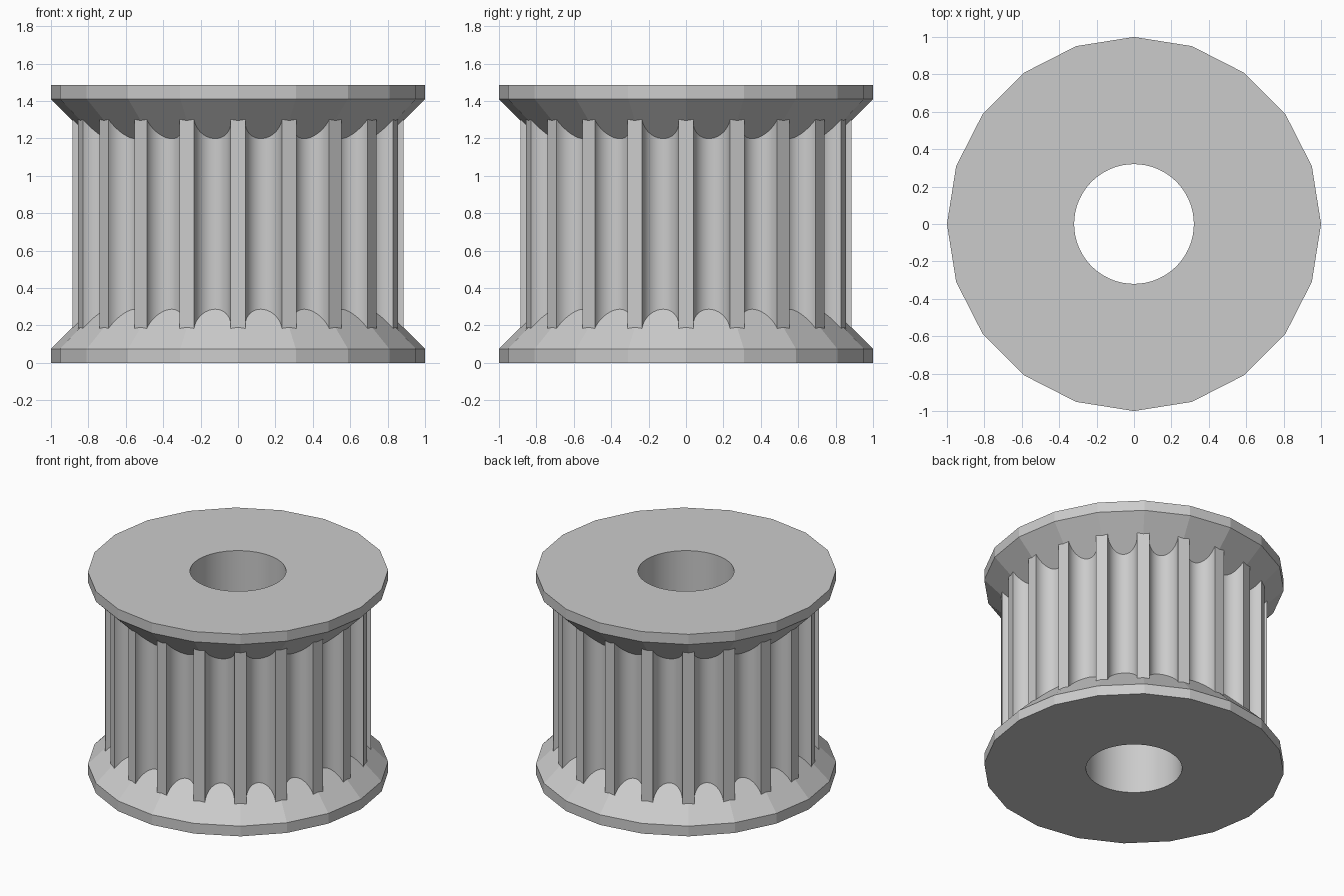
import bpy
import bmesh
from math import cos, sin, pi, radians

cube = bpy.data.objects.get("Cube")
if cube:
    bpy.data.objects.remove(cube)

SIDES = 20          # flange sides and tooth count
HEIGHT = 1.485
RIM = 0.075         # straight rim thickness
CORE_R = 0.886      # tooth tip radius
HALF_TOOTH = radians(2.6)

grey = bpy.data.materials.new("plain grey")
grey.use_nodes = True
colour = (0.6, 0.6, 0.6, 1)
grey.diffuse_color = colour
grey.node_tree.nodes["Principled BSDF"].inputs["Base Color"].default_value = colour


def circle(radius, sides):
    return [(radius * cos(2 * pi * i / sides), radius * sin(2 * pi * i / sides))
            for i in range(sides)]


def tooth_outline(steps=24):
    """Flat-topped teeth separated by half-round grooves."""
    points = []
    pitch = 2 * pi / SIDES
    gap = pitch / 2 - HALF_TOOTH
    centre_r = CORE_R * cos(gap)
    groove_r = CORE_R * sin(gap)
    for i in range(SIDES):
        mid = (i + 0.5) * pitch
        for k in range(steps + 1):
            a = -pi / 2 + pi * k / steps
            r, t = centre_r - groove_r * 1.03 * cos(a), groove_r * sin(a)
            points.append((r * cos(mid) - t * sin(mid), r * sin(mid) + t * cos(mid)))
    return points


def loft(name, sections):
    """Closed solid through outlines of equal point count, bottom to top."""
    bm = bmesh.new()
    rings = [[bm.verts.new((x, y, z)) for x, y in outline] for outline, z in sections]
    n = len(rings[0])
    for low, high in zip(rings, rings[1:]):
        for i in range(n):
            j = (i + 1) % n
            bm.faces.new((low[i], low[j], high[j], high[i]))
    bm.faces.new(rings[0][::-1])
    bm.faces.new(rings[-1])
    bmesh.ops.recalc_face_normals(bm, faces=bm.faces)
    mesh = bpy.data.meshes.new(name)
    bm.to_mesh(mesh)
    bm.free()
    mesh.materials.append(grey)
    obj = bpy.data.objects.new(name, mesh)
    bpy.context.collection.objects.link(obj)
    return obj


# Toothed core, ending inside both flanges
pulley = loft("toothed_pulley", [(tooth_outline(), 0.1), (tooth_outline(), HEIGHT - 0.1)])

# Bevelled flanges: straight rim, then a cone running into the core
rim, neck = circle(1, SIDES), circle(0.7, SIDES)
lower = loft("lower_flange", [(rim, 0), (rim, RIM), (neck, RIM + 0.3)])
upper = loft("upper_flange", [(neck, HEIGHT - RIM - 0.3), (rim, HEIGHT - RIM), (rim, HEIGHT)])

# Shaft bore
bore = loft("shaft_bore", [(circle(0.32, 72), -0.2), (circle(0.32, 72), HEIGHT + 0.2)])

# Join the parts into one clean solid and drill it
helpers = [(lower, "UNION"), (upper, "UNION"), (bore, "DIFFERENCE")]
for part, operation in helpers:
    part.hide_render = True
    mod = pulley.modifiers.new(part.name, "BOOLEAN")
    mod.object = part
    mod.operation = operation
    mod.solver = "EXACT"

bpy.ops.object.select_all(action="DESELECT")
bpy.context.view_layer.objects.active = pulley
pulley.select_set(True)
for part, operation in helpers:
    bpy.ops.object.modifier_apply(modifier=part.name)
    bpy.data.objects.remove(part)

# Smooth grooves and bore, crisp flange facets
bpy.ops.object.shade_smooth_by_angle(angle=radians(10))
